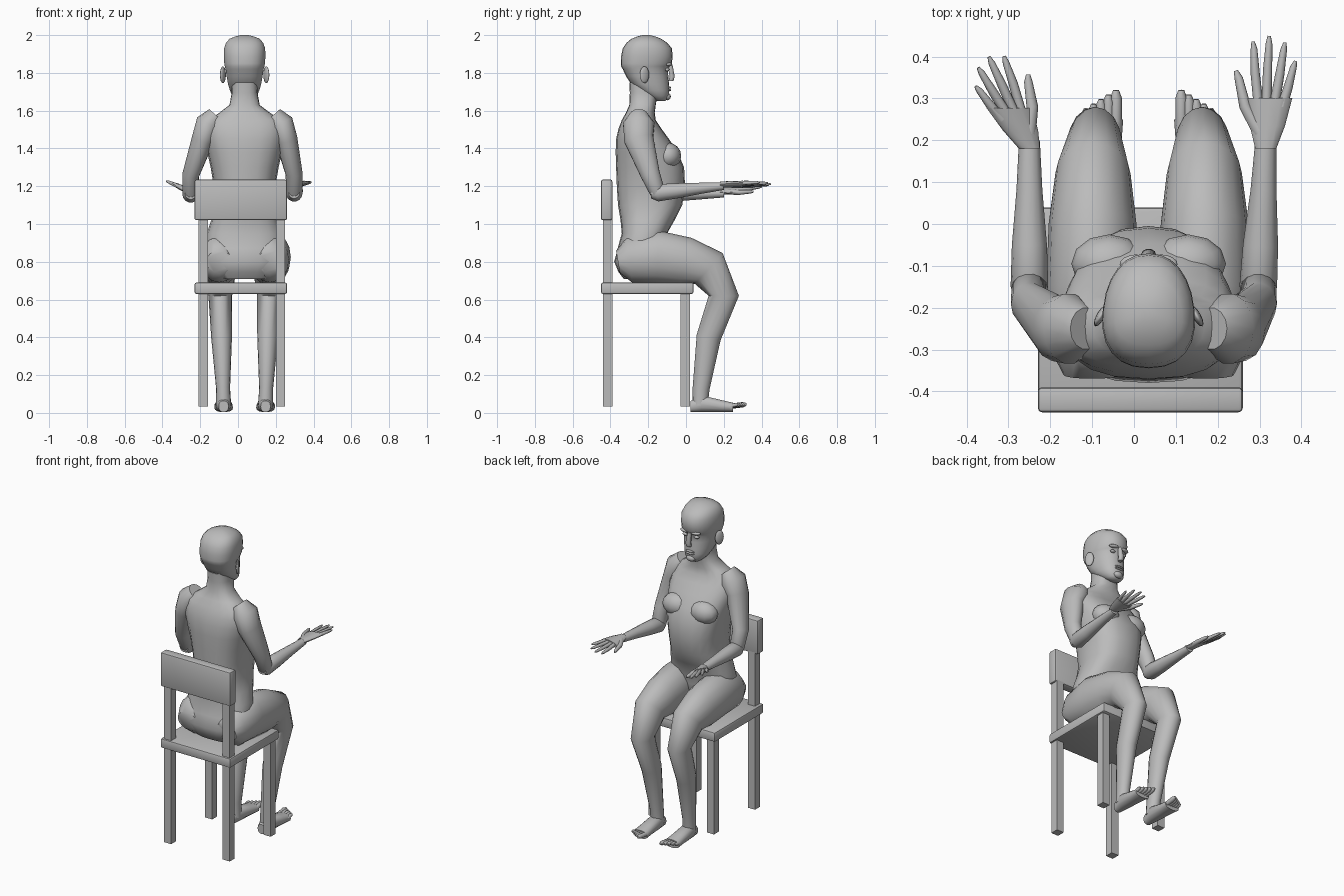
import bpy, bmesh, math
from mathutils import Vector

if "Cube" in bpy.data.objects:
    bpy.data.objects.remove(bpy.data.objects["Cube"])

grey = bpy.data.materials.new("plain grey")
grey.use_nodes = True
tone = (0.5, 0.5, 0.5, 1)
grey.diffuse_color = tone
grey.node_tree.nodes["Principled BSDF"].inputs["Base Color"].default_value = tone

MIDDLE = 0.035  # centre line of the figure
SIDES = (("right", -1), ("left", 1))
FORWARD = Vector((0, 1, 0))
UP = Vector((0, 0, 1))
ACROSS = Vector((1, 0, 0))


def finish(name, bm, angle=50):
    bmesh.ops.recalc_face_normals(bm, faces=bm.faces)
    mesh = bpy.data.meshes.new(name)
    bm.to_mesh(mesh)
    bm.free()
    mesh.materials.append(grey)
    part = bpy.data.objects.new(name, mesh)
    bpy.context.collection.objects.link(part)
    bpy.ops.object.select_all(action='DESELECT')
    part.select_set(True)
    bpy.context.view_layer.objects.active = part
    bpy.ops.object.shade_smooth_by_angle(angle=math.radians(angle))
    return part


def signed_power(value, exponent):
    return math.copysign(abs(value) ** exponent, value)


def loft(bm, rings, sides=14, square=2.0, axis=None, egg=0.0):
    """Skin rings of (centre, half width, half depth) along a path."""
    centres = [Vector(ring[0]) for ring in rings]
    last = len(rings) - 1
    loops = []
    for i, (centre, width, depth) in enumerate(rings):
        along = axis or (centres[min(i + 1, last)] - centres[max(i - 1, 0)]).normalized()
        sideways = (ACROSS - along * ACROSS.dot(along)).normalized()
        outward = along.cross(sideways)
        loop = []
        for k in range(sides):
            angle = math.tau * k / sides
            cosine = signed_power(math.cos(angle), 2 / square)
            sine = signed_power(math.sin(angle), 2 / square)
            offset = sideways * cosine * width * (1 - egg * sine) + outward * sine * depth
            loop.append(bm.verts.new(centres[i] + offset))
        loops.append(loop)
    for lower, upper in zip(loops, loops[1:]):
        for k in range(sides):
            after = (k + 1) % sides
            bm.faces.new((lower[k], lower[after], upper[after], upper[k]))
    bm.faces.new(loops[0])
    bm.faces.new(loops[-1])


def limb(name, rings, **options):
    bm = bmesh.new()
    loft(bm, rings, **options)
    return finish(name, bm)


def curved(rows):
    """Put a smoothly interpolated row between each pair of rows."""
    result = []
    for i in range(len(rows) - 1):
        before, after = rows[max(i - 1, 0)], rows[min(i + 2, len(rows) - 1)]
        result.append(rows[i])
        result.append([(b + c) * 9 / 16 - (a + d) / 16
                       for a, b, c, d in zip(before, rows[i], rows[i + 1], after)])
    return result + [rows[-1]]


def slices(name, rows, **options):
    """Level slices given as (height, middle y, half depth, half width)."""
    rings = [((MIDDLE, y, z), width, depth) for z, y, depth, width in curved(rows)]
    return limb(name, rings, axis=UP, **options)


def blob(name, centre, size, turn=0.0):
    bm = bmesh.new()
    bmesh.ops.create_uvsphere(bm, u_segments=12, v_segments=8, radius=1)
    bmesh.ops.scale(bm, vec=size, verts=bm.verts)
    part = finish(name, bm, 80)
    part.location = centre
    part.rotation_euler.z = turn


def box(name, low, high, bevel=0.0):
    bm = bmesh.new()
    bmesh.ops.create_cube(bm, size=1)
    for vert in bm.verts:
        vert.co = [a if c < 0 else b for a, b, c in zip(low, high, vert.co)]
    if bevel:
        bmesh.ops.bevel(bm, geom=bm.edges[:], offset=bevel, segments=2,
                        affect='EDGES', profile=0.5)
    finish(name, bm, 40)


# Chair
box("seat", (-0.23, -0.45, 0.63), (0.26, 0.04, 0.69), 0.01)
box("backrest", (-0.23, -0.45, 1.02), (0.26, -0.39, 1.235), 0.01)
for side, x in (("right", -0.21), ("left", 0.2)):
    for name, y, top in (("back_post", -0.44, 1.03), ("front_leg", -0.03, 0.64)):
        box(f"{side}_{name}", (x, y, 0.035), (x + 0.05, y + 0.05, top))

# Torso and neck
slices("torso", [
    (0.71, -0.27, 0.06, 0.13), (0.8, -0.25, 0.13, 0.2), (0.95, -0.22, 0.12, 0.2),
    (1.1, -0.19, 0.17, 0.155), (1.3, -0.19, 0.18, 0.18), (1.45, -0.23, 0.14, 0.21),
    (1.55, -0.25, 0.09, 0.19), (1.63, -0.23, 0.07, 0.08), (1.75, -0.22, 0.08, 0.07)],
    sides=20, square=2.5)

# Head
slices("head", [
    (1.65, -0.13, 0.02, 0.03), (1.68, -0.15, 0.06, 0.065), (1.74, -0.19, 0.1, 0.087),
    (1.82, -0.215, 0.12, 0.1), (1.85, -0.21, 0.135, 0.107), (1.93, -0.205, 0.13, 0.108),
    (1.98, -0.21, 0.08, 0.08), (2.0, -0.21, 0.02, 0.02)],
    sides=24, square=2.3, egg=0.12)
limb("nose", [((MIDDLE, y, z), width, 0.014) for y, z, width in (
    (-0.085, 1.845, 0.01), (-0.073, 1.78, 0.018), (-0.08, 1.757, 0.014))], sides=10, axis=UP)
for name, z in (("upper_lip", 1.722), ("lower_lip", 1.709)):
    blob(name, (MIDDLE, -0.09, z), (0.03, 0.012, 0.006))
blob("chin", (MIDDLE, -0.1, 1.675), (0.03, 0.02, 0.02))
for side, s in SIDES:
    blob(side + "_eye", (MIDDLE + s * 0.04, -0.1, 1.817), (0.017, 0.012, 0.009))
    blob(side + "_brow", (MIDDLE + s * 0.04, -0.09, 1.845), (0.03, 0.016, 0.01), -s / 4)
    blob(side + "_ear", (MIDDLE + s * 0.115, -0.22, 1.79), (0.01, 0.028, 0.045), s / 2)
    blob(side + "_chest", (MIDDLE + s * 0.095, -0.095, 1.36), (0.09, 0.07, 0.07))


# Legs and feet
for side, s in SIDES:
    def leg_point(y, z):
        return (MIDDLE + s * (0.11 + 0.03 * z), y, z)

    limb(side + "_leg", [(leg_point(y, z), width, depth) for y, z, width, depth in (
        (-0.36, 0.8, 0.07, 0.06), (-0.3, 0.81, 0.1, 0.12), (-0.15, 0.825, 0.11, 0.14),
        (0, 0.8, 0.105, 0.13), (0.12, 0.765, 0.09, 0.11), (0.2, 0.62, 0.063, 0.08),
        (0.12, 0.4, 0.055, 0.065), (0.08, 0.13, 0.037, 0.045), (0.075, 0.04, 0.04, 0.04))],
        sides=16)
    limb(side + "_foot", [(leg_point(y, height + 0.004), width, height) for y, width, height in (
        (0.025, 0.026, 0.03), (0.08, 0.04, 0.045), (0.19, 0.046, 0.032), (0.25, 0.05, 0.025))],
        axis=FORWARD, square=2.4)
    # toes shorten from the inside out
    bm = bmesh.new()
    for k in range(5):
        root = Vector((MIDDLE + s * (0.078 + k * 0.018), 0.23, 0.034))
        tip = root + FORWARD * (0.09 - k * 0.011) + UP * 0.012
        radius = 0.014 - k * 0.001
        loft(bm, [(root, radius, radius), (root.lerp(tip, 0.8), radius, radius),
                  (tip, radius / 2, radius / 2)], sides=8)
    finish(side + "_toes", bm)


# Arms and hands: each hand has its own heading, roll and reach
def arm(side, s, elbow, wrist, heading, roll, reach):
    shoulder = Vector((MIDDLE + s * 0.19, -0.25, 1.53))
    limb(side + "_upper_arm", [
        (shoulder + Vector((-s * 0.04, 0, 0.045)), 0.05, 0.05), (shoulder, 0.07, 0.085),
        (shoulder + Vector((s * 0.03, 0, -0.08)), 0.06, 0.08),
        (elbow + Vector((0, -0.04, 0.1)), 0.045, 0.053),
        (elbow, 0.043, 0.042), (elbow - UP * 0.03, 0.03, 0.025)])
    limb(side + "_forearm", [
        (elbow - FORWARD * 0.035, 0.03, 0.03), (elbow, 0.045, 0.047),
        (elbow.lerp(wrist, 0.3), 0.042, 0.041), (elbow.lerp(wrist, 0.7), 0.031, 0.03),
        (wrist + FORWARD * 0.02, 0.025, 0.02)])

    def hand_point(degrees, distance):
        angle = math.radians(heading + degrees)
        x = s * math.sin(angle) * distance
        return wrist + Vector((x, math.cos(angle) * distance, 0.01 + roll * x))

    # palm
    bm = bmesh.new()
    for share, width in ((0, 0.025), (0.2, 0.042), (0.45, 0.055)):
        centre = hand_point(-2, reach * share)
        tilt = (ACROSS + UP * roll * min(1, share * 4)) * width
        ring = [centre + tilt * math.cos(a) + UP * 0.016 * math.sin(a)
                for a in [math.tau * k / 12 for k in range(12)]]
        loop = [bm.verts.new(point) for point in ring]
        if share:
            for k in range(12):
                after = (k + 1) % 12
                bm.faces.new((previous[k], previous[after], loop[after], loop[k]))
        previous = loop
    bm.faces.new(previous)
    # fingers fan out from the palm
    for k in range(4):
        spread = 8.5 * (k - 1.5)
        length = reach * (1 - 0.045 * (k - 1) ** 2)
        loft(bm, [(hand_point(spread * 1.2, reach * 0.4), 0.012, 0.012),
                  (hand_point(spread * 1.1, length * 0.7), 0.011, 0.01),
                  (hand_point(spread, length * 0.93), 0.008, 0.008),
                  (hand_point(spread, length), 0.004, 0.004)], sides=8)
    # thumb
    loft(bm, [(hand_point(-24, reach * 0.15), 0.018, 0.015),
              (hand_point(-32, reach * 0.42), 0.014, 0.013),
              (hand_point(-27, reach * 0.67), 0.01, 0.01),
              (hand_point(-27, reach * 0.74), 0.005, 0.005)], sides=8)
    finish(side + "_hand", bm)


arm("right", -1, Vector((-0.25, -0.15, 1.16)), Vector((-0.25, 0.18, 1.16)), 28, -0.45, 0.24)
arm("left", 1, Vector((0.297, -0.15, 1.165)), Vector((0.315, 0.18, 1.2)), 6, 0.15, 0.27)
